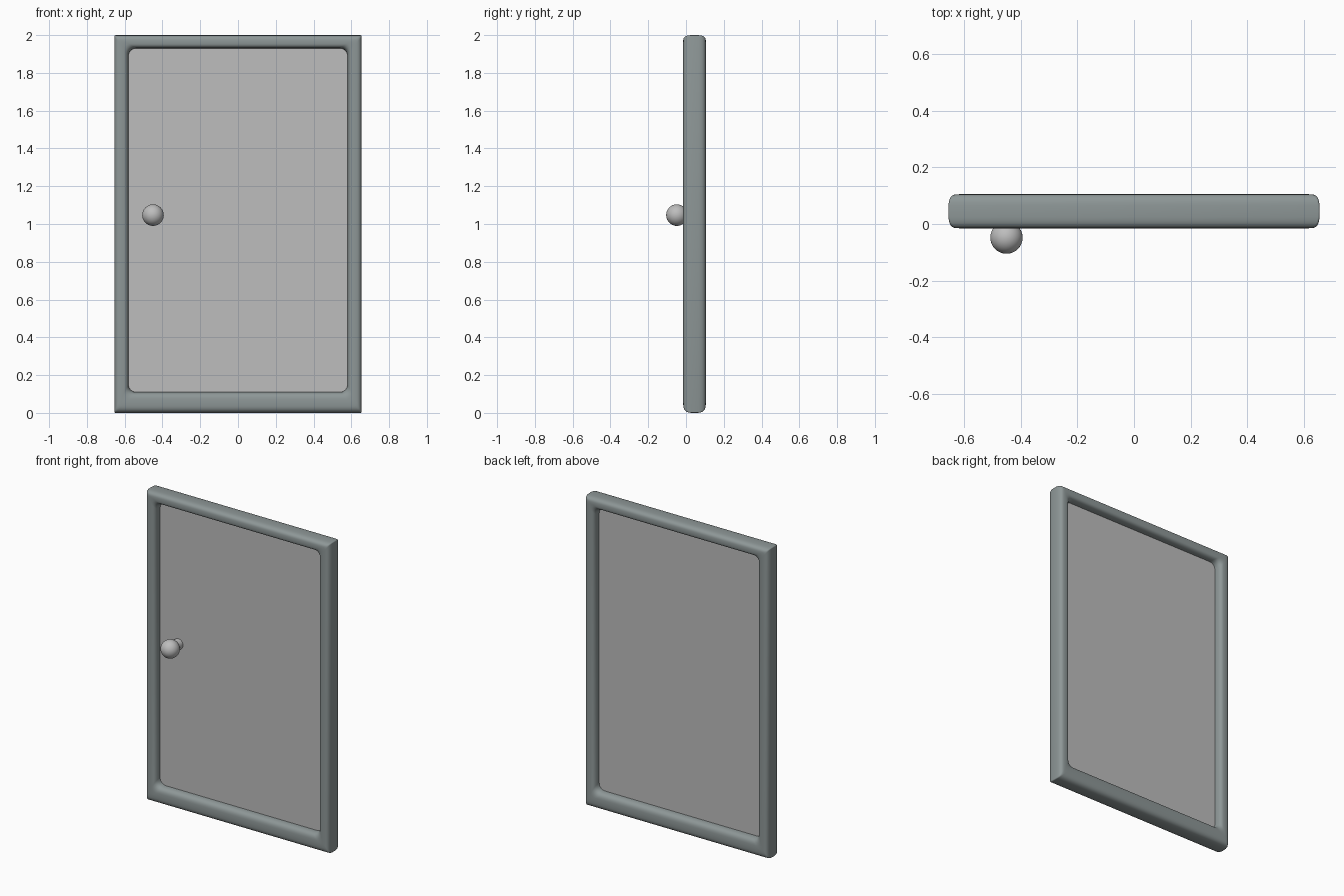
import bpy, bmesh, math
from math import cos, sin, pi

if "Cube" in bpy.data.objects:
    bpy.data.objects.remove(bpy.data.objects["Cube"])


def make_material(name, color):
    mat = bpy.data.materials.new(name)
    mat.use_nodes = True
    mat.diffuse_color = (*color, 1)
    mat.node_tree.nodes["Principled BSDF"].inputs["Base Color"].default_value = (*color, 1)
    return mat


frame_mat = make_material("slate grey", (0.27, 0.31, 0.31))
pale_mat = make_material("pale grey", (0.51, 0.51, 0.51))


def smooth(obj, mat):
    obj.data.materials.append(mat)
    bpy.ops.object.select_all(action="DESELECT")
    obj.select_set(True)
    bpy.context.view_layer.objects.active = obj
    bpy.ops.object.shade_smooth_by_angle(angle=math.radians(40))


def rounded_rect(x, bottom, top, r, steps=5):
    """Corner points of a rectangle in the xz plane, counter-clockwise."""
    corners = [(x, top), (-x, top), (-x, bottom), (x, bottom)]
    points = []
    for i, (cx, cz) in enumerate(corners):
        sx = 1 if cx > 0 else -1
        sz = 1 if cz == top else -1
        for k in range(steps):
            a = (i + k / (steps - 1)) * pi / 2
            points.append((cx - sx * r + r * cos(a), cz - sz * r + r * sin(a)))
    return points


def power(v, n):
    return math.copysign(abs(v) ** (2 / n), v)


# Frame: a soft rounded profile swept round the door, with a deeper sill
bm = bmesh.new()
rings = []
profile_steps = 36
for i in range(profile_steps):
    a = 2 * pi * i / profile_steps
    u, v = power(cos(a), 3.2), power(sin(a), 3.2)
    outline = rounded_rect(0.6175 + 0.0375 * u, 0.055 - 0.055 * u,
                           1.965 + 0.035 * u, 0.006 + 0.017 * (1 - u))
    rings.append([bm.verts.new((x, 0.045 + 0.06 * v, z)) for x, z in outline])
count = len(rings[0])
for i, ring in enumerate(rings):
    following = rings[(i + 1) % profile_steps]
    for j in range(count):
        k = (j + 1) % count
        bm.faces.new((ring[j], ring[k], following[k], following[j]))
bmesh.ops.recalc_face_normals(bm, faces=bm.faces)
mesh = bpy.data.meshes.new("door_frame")
bm.to_mesh(mesh)
bm.free()
frame = bpy.data.objects.new("door_frame", mesh)
bpy.context.collection.objects.link(frame)
smooth(frame, frame_mat)

# Flat door panel set into the middle of the frame
bpy.ops.mesh.primitive_cube_add(size=1, location=(0, 0.045, 1.02))
panel = bpy.context.object
panel.name = "door_panel"
panel.scale = (1.2, 0.02, 1.87)
panel.data.materials.append(pale_mat)

# Round knob and the short stem that holds it
bpy.ops.mesh.primitive_uv_sphere_add(segments=32, ring_count=20, radius=0.057,
                                     location=(-0.45, -0.048, 1.047))
knob = bpy.context.object
knob.name = "knob"
smooth(knob, pale_mat)
bpy.ops.mesh.primitive_cylinder_add(vertices=24, radius=0.034, depth=0.09,
                                    location=(-0.45, -0.005, 1.047),
                                    rotation=(pi / 2, 0, 0))
stem = bpy.context.object
stem.name = "knob_stem"
smooth(stem, pale_mat)
